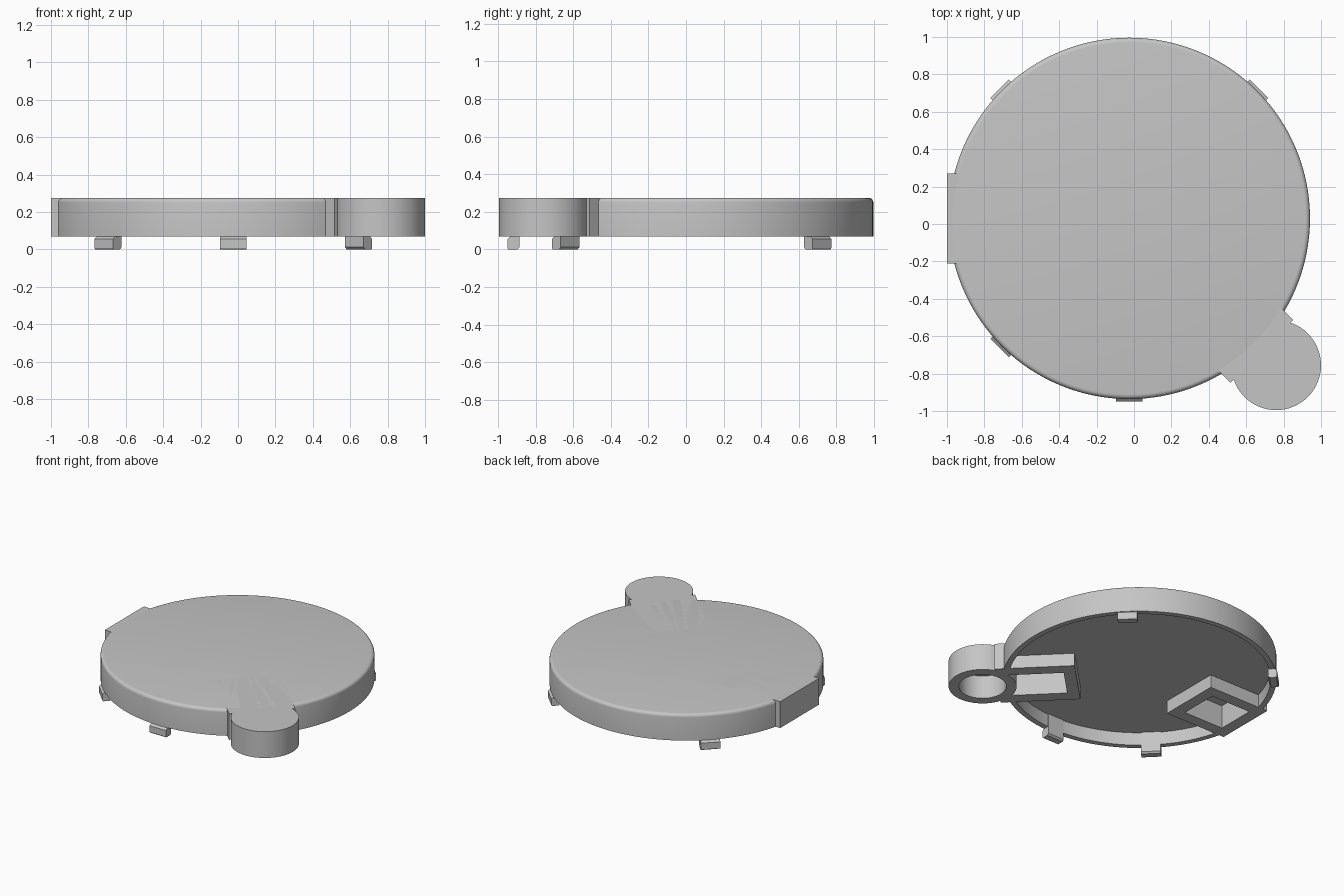
import bpy, bmesh, math
from mathutils import Matrix, Vector

if "Cube" in bpy.data.objects:
    bpy.data.objects.remove(bpy.data.objects["Cube"], do_unlink=True)

CENTRE = Vector((-0.025, 0.03, 0))
BOSS = Vector((0.76, -0.755, 0))
RADIUS, BOTTOM, FLOOR, POCKET_TOP, TOP = 0.966, 0.07, 0.17, 0.25, 0.275

grey = bpy.data.materials.new("light_grey")
grey.use_nodes = True
colour = (0.56, 0.56, 0.56, 1)
grey.diffuse_color = colour
grey.node_tree.nodes["Principled BSDF"].inputs["Base Color"].default_value = colour


def finish(name, bm):
    bmesh.ops.recalc_face_normals(bm, faces=bm.faces)
    mesh = bpy.data.meshes.new(name)
    bm.to_mesh(mesh)
    bm.free()
    mesh.materials.append(grey)
    obj = bpy.data.objects.new(name, mesh)
    bpy.context.collection.objects.link(obj)
    return obj


def box(name, x0, x1, y0, y1, z0, z1, matrix=Matrix()):
    bm = bmesh.new()
    bmesh.ops.create_cube(bm, size=1)
    size = Matrix.Diagonal((x1 - x0, y1 - y0, z1 - z0, 1))
    place = Matrix.Translation(((x0 + x1) / 2, (y0 + y1) / 2, (z0 + z1) / 2))
    bm.transform(matrix @ place @ size)
    return finish(name, bm)


def cylinder(name, centre, radius, z0, z1):
    bm = bmesh.new()
    bmesh.ops.create_cone(bm, cap_ends=True, segments=64, radius1=radius, radius2=radius,
                          depth=z1 - z0,
                          matrix=Matrix.Translation(centre + Vector((0, 0, (z0 + z1) / 2))))
    return finish(name, bm)


def lathe(name, profile, steps=128):
    bm = bmesh.new()
    verts = [bm.verts.new((r, 0, z)) for r, z in profile]
    edges = [bm.edges.new(pair) for pair in zip(verts, verts[1:])]
    bmesh.ops.spin(bm, geom=verts + edges, cent=(0, 0, 0), axis=(0, 0, 1),
                   angle=math.tau, steps=steps)
    bmesh.ops.remove_doubles(bm, verts=bm.verts, dist=1e-4)
    bm.transform(Matrix.Translation(CENTRE))
    return finish(name, bm)


def cut(obj, *cutters):
    for cutter in cutters:
        mod = obj.modifiers.new("cut", "BOOLEAN")
        mod.operation, mod.solver, mod.object = "DIFFERENCE", "EXACT", cutter
    graph = bpy.context.evaluated_depsgraph_get()
    mesh = bpy.data.meshes.new_from_object(obj.evaluated_get(graph))
    obj.modifiers.clear()
    obj.data = mesh


# Round lid, hollow underneath, with a rounded top edge
FILLET = 0.025
rounded = [(RADIUS - FILLET + FILLET * math.cos(a), TOP - FILLET + FILLET * math.sin(a))
           for a in (math.pi / 2 * i / 5 for i in range(6))]
lid = lathe("lid", [(0, FLOOR), (0.925, FLOOR), (0.925, BOTTOM), (RADIUS, BOTTOM)]
            + rounded + [(0, TOP)])

# Side tab and the neck that leads to the round boss
tab = box("side_tab", -1, -0.48, -0.21, 0.27, BOTTOM, TOP)
diagonal = Matrix.Rotation(-math.pi / 4, 4, "Z")
neck = box("boss_neck", 0.4, 0.965, -0.235, 0.24, BOTTOM, TOP, diagonal)
boss = cylinder("round_boss", BOSS, 0.24, BOTTOM, TOP)

# Pockets opened from below
tab_pocket = box("tab_pocket_cutter", -0.91, -0.57, -0.12, 0.18, -0.1, POCKET_TOP)
neck_pocket = box("neck_pocket_cutter", 0.485, 0.9, -0.14, 0.145, -0.1, POCKET_TOP, diagonal)
boss_hole = cylinder("boss_hole_cutter", BOSS, 0.167, -0.1, POCKET_TOP)
cut(lid, tab_pocket, neck_pocket, boss_hole)
cut(tab, tab_pocket)
cut(neck, neck_pocket, boss_hole)
cut(boss, boss_hole)
for cutter in (tab_pocket, neck_pocket, boss_hole):
    bpy.data.objects.remove(cutter, do_unlink=True)

# Hooked clips around the rim
clip_profile = [(0.915, FLOOR + 0.01), (0.915, 0.012), (0.927, 0), (0.975, 0),
                (0.98, 0.008), (0.98, 0.055), (0.963, BOTTOM), (0.95, FLOOR + 0.01)]
clips = []
for i, angle in enumerate((45, 135, 225, 270)):
    bm = bmesh.new()
    face = bm.faces.new([bm.verts.new((r, -0.07, z)) for r, z in clip_profile])
    side = bmesh.ops.extrude_face_region(bm, geom=[face])["geom"]
    bmesh.ops.translate(bm, vec=(0, 0.14, 0),
                        verts=[v for v in side if isinstance(v, bmesh.types.BMVert)])
    bm.transform(Matrix.Translation(CENTRE) @ Matrix.Rotation(math.radians(angle), 4, "Z"))
    clips.append(finish(f"rim_clip_{i + 1}", bm))

# Smooth the round parts and keep their edges sharp
bpy.ops.object.select_all(action="DESELECT")
for obj in (lid, neck, boss):
    obj.select_set(True)
bpy.context.view_layer.objects.active = lid
bpy.ops.object.shade_smooth_by_angle(angle=math.radians(30))
